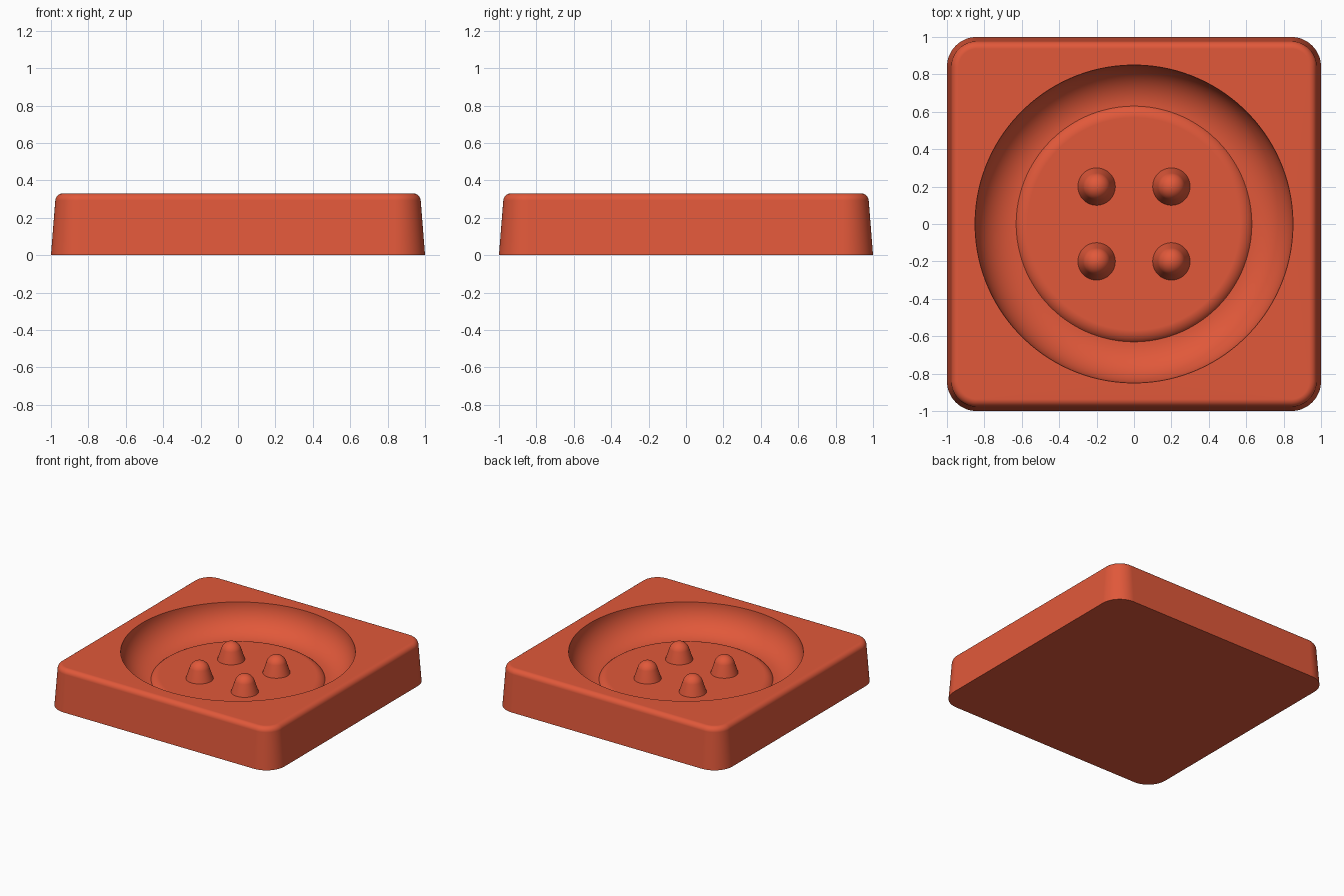
import bpy, bmesh
from math import sin, cos, pi, radians

if "Cube" in bpy.data.objects:
    bpy.data.objects.remove(bpy.data.objects["Cube"])

# One terracotta colour
clay = bpy.data.materials.new("terracotta_red")
clay.use_nodes = True
COLOR = (0.75, 0.098, 0.042, 1)
clay.diffuse_color = COLOR
clay.node_tree.nodes["Principled BSDF"].inputs["Base Color"].default_value = COLOR

STEPS = 32                     # points per quarter turn
CORNER = 0.84                  # centre of the rounded corners
TOP, GROOVE, FLOOR = 0.33, 0.11, 0.14


def arc(r, z, radius, start, end, n):
    """Profile points (r, z) along a circular arc, angles in degrees."""
    angles = [radians(start + (end - start) * i / n) for i in range(n + 1)]
    return [(r + radius * cos(a), z + radius * sin(a)) for a in angles]


def square_ring(half, z):
    pts = []
    for q in range(4):
        cx = CORNER * (1 if q in (0, 3) else -1)
        cy = CORNER * (1 if q < 2 else -1)
        for k in range(STEPS):
            a = (q + k / (STEPS - 1)) * pi / 2
            pts.append((cx + (half - CORNER) * cos(a), cy + (half - CORNER) * sin(a), z))
    return pts


def circle_ring(r, z, x=0, y=0):
    angles = [(k + 0.5) * pi / 2 / STEPS for k in range(4 * STEPS)]
    return [(x + r * cos(a), y + r * sin(a), z) for a in angles]


def skin(name, rings):
    """Join matching rings into a closed, smooth-shaded solid."""
    bm = bmesh.new()
    loops = [[bm.verts.new(p) for p in ring] for ring in rings]
    n = len(loops[0])
    for a, b in zip(loops, loops[1:]):
        for i in range(n):
            j = (i + 1) % n
            bm.faces.new((a[i], a[j], b[j], b[i]))
    bm.faces.new(loops[0][::-1])
    bm.faces.new(loops[-1])
    mesh = bpy.data.meshes.new(name)
    bm.to_mesh(mesh)
    bm.free()
    mesh.materials.append(clay)
    obj = bpy.data.objects.new(name, mesh)
    bpy.context.collection.objects.link(obj)
    bpy.ops.object.select_all(action="DESELECT")
    obj.select_set(True)
    bpy.context.view_layer.objects.active = obj
    bpy.ops.object.shade_smooth_by_angle(angle=radians(30))
    mod = obj.modifiers.new("flat_face_normals", "WEIGHTED_NORMAL")
    mod.keep_sharp = True
    return obj


# Tray: tapered sides, rounded top edge, coved bowl, raised centre disc
outside = [(1.0, 0)] + arc(0.937, TOP - 0.04, 0.04, 4, 90, 8)
cove = arc(0.63, TOP, TOP - GROOVE, 0, -90, 20)
disc = arc(0.568, FLOOR - 0.08, 0.08, 39, 90, 8)
skin("soap_tray", [square_ring(*p) for p in outside]
     + [circle_ring(*p) for p in cove + disc[1:]])

# Four tapered pegs with domed tops
peg = [(0.1, FLOOR - 0.01), (0.1, FLOOR)] + arc(0, FLOOR + 0.065, 0.075, 12, 88, 12)
for side, x in (("left", 0.2), ("right", -0.2)):
    for end, y in (("front", -0.2), ("back", 0.2)):
        skin(f"peg_{end}_{side}", [circle_ring(r, z, x, y) for r, z in peg])
